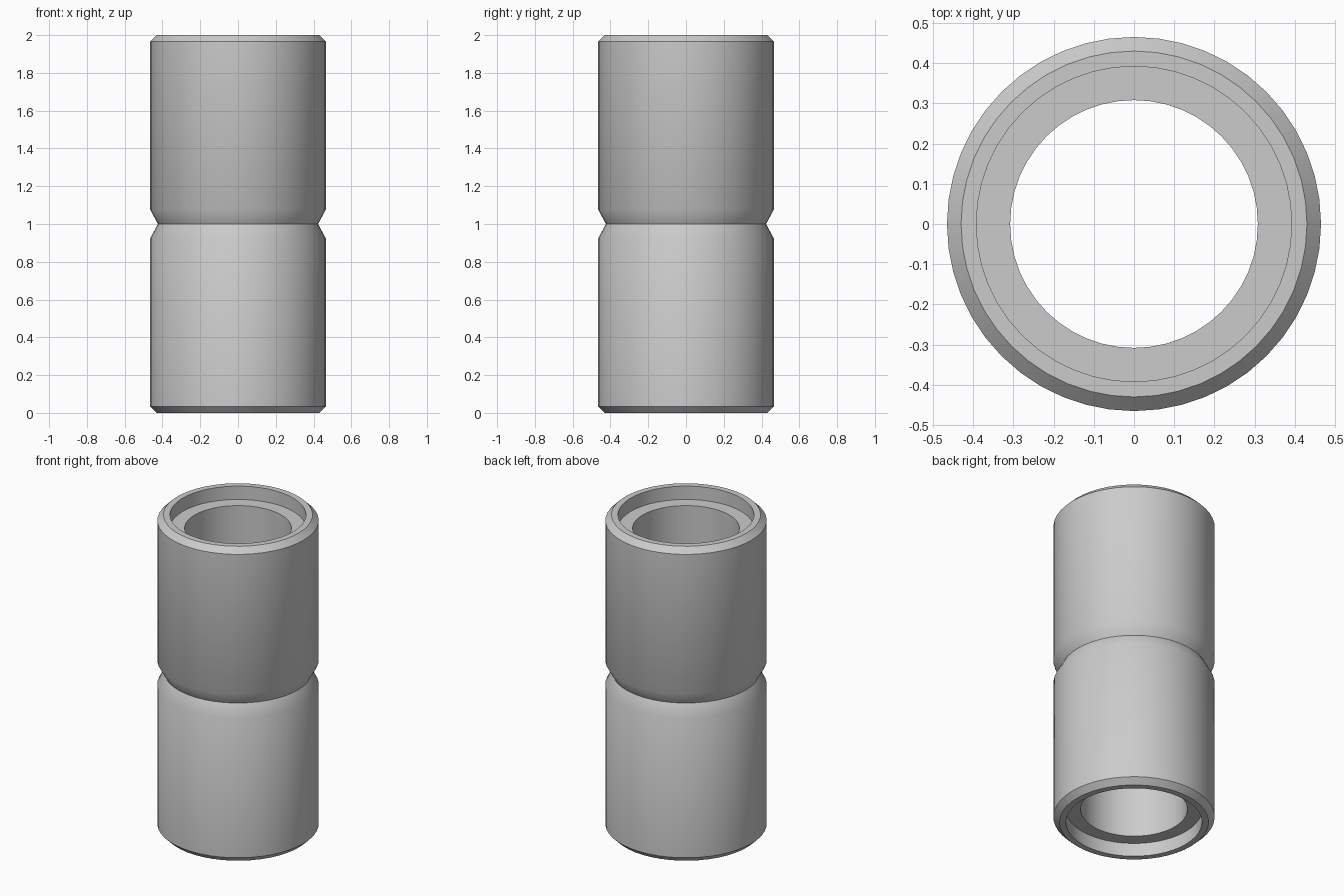
import bpy
import bmesh
from math import tau, cos, sin, radians

cube = bpy.data.objects.get("Cube")
if cube:
    bpy.data.objects.remove(cube, do_unlink=True)

SEGMENTS = 48

# Single grey material
grey = bpy.data.materials.new("plain grey")
grey.use_nodes = True
colour = (0.6, 0.6, 0.6, 1.0)
grey.diffuse_color = colour
grey.node_tree.nodes["Principled BSDF"].inputs["Base Color"].default_value = colour

# Upper half of the wall section as (radius, height), from groove to bore
outer, rim, seat, bore, groove = 0.465, 0.43, 0.392, 0.308, 0.424
upper = [(groove, 1.0), (outer, 1.076), (outer, 1.965), (rim, 2.0),
         (seat, 2.0), (seat, 1.915), (bore, 1.915)]
# Mirror it below the groove to close the section
lower = [(r, 2.0 - z) for r, z in reversed(upper[1:])]
section = upper + lower

# Revolve the closed section around the vertical axis
bm = bmesh.new()
rings = []
for i in range(SEGMENTS):
    a = tau * i / SEGMENTS
    rings.append([bm.verts.new((r * cos(a), r * sin(a), z)) for r, z in section])
for i, ring in enumerate(rings):
    following = rings[(i + 1) % SEGMENTS]
    for j in range(len(section)):
        k = (j + 1) % len(section)
        bm.faces.new((ring[j], following[j], following[k], ring[k]))
bmesh.ops.recalc_face_normals(bm, faces=bm.faces)

mesh = bpy.data.meshes.new("coupling_sleeve")
bm.to_mesh(mesh)
bm.free()
mesh.materials.append(grey)
sleeve = bpy.data.objects.new("coupling_sleeve", mesh)
bpy.context.collection.objects.link(sleeve)

# Smooth the round walls, keep the rims and groove crisp
bpy.ops.object.select_all(action="DESELECT")
sleeve.select_set(True)
bpy.context.view_layer.objects.active = sleeve
bpy.ops.object.shade_smooth_by_angle(angle=radians(32))
